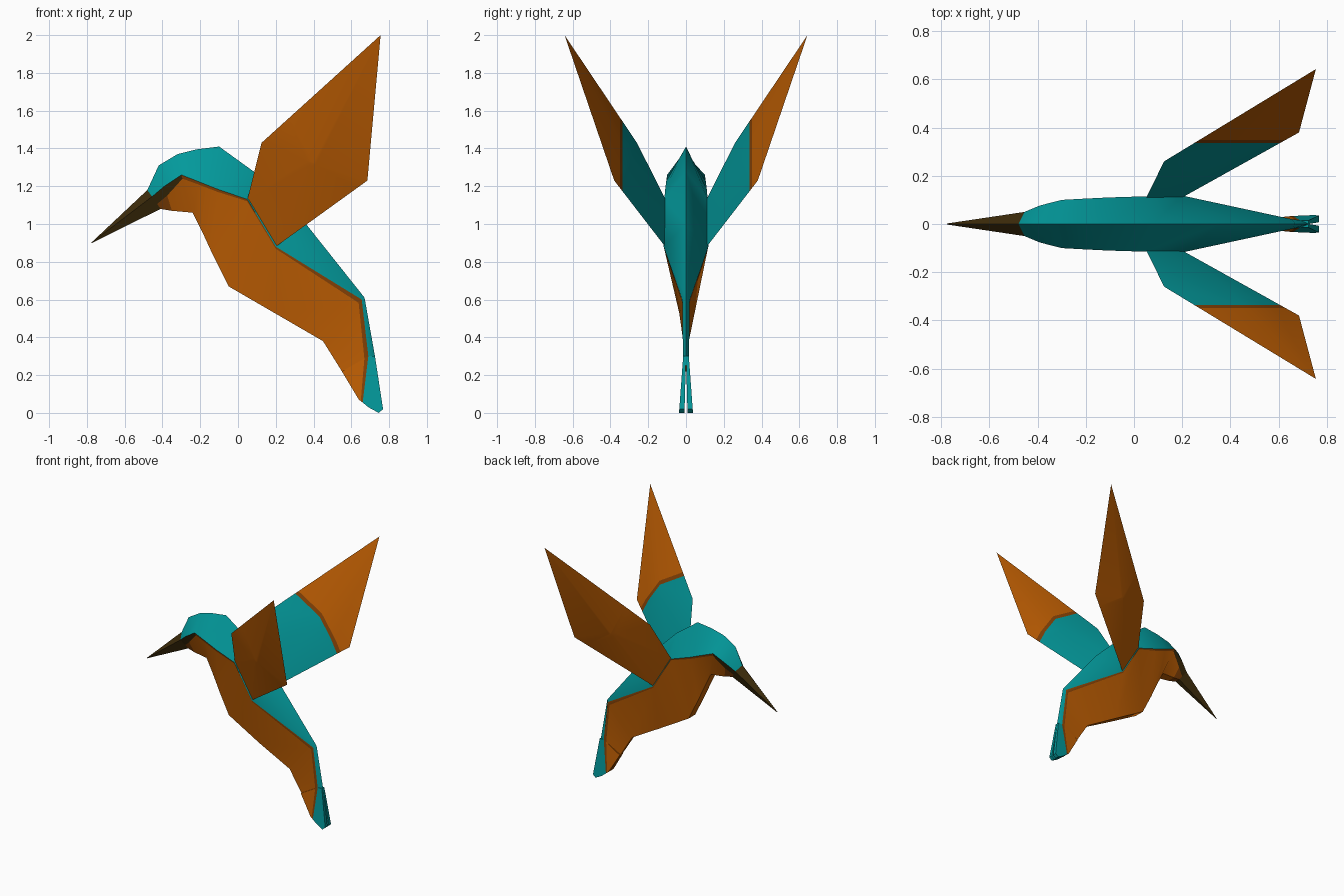
import bpy, bmesh, math
from mathutils import Vector

if "Cube" in bpy.data.objects:
    bpy.data.objects.remove(bpy.data.objects["Cube"])


def material(name, rgb):
    m = bpy.data.materials.new(name)
    m.diffuse_color = (*rgb, 1)
    m.use_nodes = True
    m.node_tree.nodes["Principled BSDF"].inputs["Base Color"].default_value = m.diffuse_color
    return m


TEAL, ORANGE, BROWN, RUST = range(4)
MATS = [material("teal", (0.001, 0.32, 0.33)), material("orange", (0.53, 0.115, 0.001)),
        material("dark_brown", (0.045, 0.024, 0.003)), material("rust", (0.24, 0.055, 0.002))]


def finish(name, bm, angle=40):
    bmesh.ops.recalc_face_normals(bm, faces=bm.faces[:])
    me = bpy.data.meshes.new(name)
    bm.to_mesh(me)
    bm.free()
    ob = bpy.data.objects.new(name, me)
    bpy.context.collection.objects.link(ob)
    for m in MATS:
        me.materials.append(m)
    bpy.ops.object.select_all(action='DESELECT')
    ob.select_set(True)
    bpy.context.view_layer.objects.active = ob
    bpy.ops.object.shade_smooth_by_angle(angle=math.radians(angle))
    return ob


def loft(name, stations, colour):
    """Each station: ridge (x,z), side, keel and stripe depth below the side line."""
    bm = bmesh.new()
    rings = []
    for (tx, tz), side, keel, depth in stations:
        side, keel = Vector(side), Vector(keel)
        right = [side, side.lerp(keel, depth), keel]
        left = [Vector((p.x, -p.y, p.z)) for p in reversed(right)]
        rings.append([bm.verts.new(p) for p in [Vector((tx, 0, tz))] + right + left])
    zones = ("back", "stripe", "belly", "belly", "belly", "stripe", "back")
    for i in range(len(rings) - 1):
        a, b = rings[i], rings[i + 1]
        for j in range(7):
            k = (j + 1) % 7
            f = bm.faces.new((a[j], a[k], b[k], b[j]))
            f.material_index = colour(i, zones[j])
    for r, i in ((rings[0], 0), (rings[-1], len(rings) - 2)):
        bm.faces.new(r).material_index = colour(i, "belly")
    return finish(name, bm)


def body_colour(i, zone):
    if zone == "back":
        return TEAL
    if zone == "stripe":
        return BROWN if i < 2 else RUST
    return RUST if i == 0 else ORANGE


# Body: teal back, dark eye stripe, thin rust transition line, orange belly
beak_base = ((-0.48, 1.18), (-0.455, 0.05, 1.145), (-0.41, 0.02, 1.08), 0.6)
body = [
    beak_base,
    ((-0.42, 1.31), (-0.39, 0.077, 1.20), (-0.35, 0.03, 1.07), 0.38),
    ((-0.32, 1.37), (-0.30, 0.10, 1.26), (-0.24, 0.04, 1.06), 0.10),
    ((-0.22, 1.395), (-0.21, 0.105, 1.225), (-0.19, 0.04, 0.96), 0.06),
    ((-0.10, 1.41), (-0.11, 0.11, 1.185), (-0.13, 0.04, 0.83), 0.04),
    ((0.08, 1.28), (0.05, 0.115, 1.13), (-0.05, 0.04, 0.67), 0.02),
    ((0.36, 1.00), (0.20, 0.118, 0.88), (0.20, 0.035, 0.525), 0.03),
    ((0.67, 0.61), (0.655, 0.02, 0.60), (0.45, 0.015, 0.38), 0.08),
    ((0.725, 0.30), (0.69, 0.016, 0.30), (0.55, 0.012, 0.22), 0.15),
]
loft("body", body, body_colour)

# Beak
loft("beak", [((-0.776, 0.902), (-0.777, 0.002, 0.90), (-0.776, 0.001, 0.898), 0.5), beak_base],
     lambda i, zone: BROWN)


# Tail feathers: a teal rear strip and an orange front strip on each side of the fork
def tail_strip(name, outline, side, colour):
    bm = bmesh.new()
    inner, outer = [], []
    for x, z in outline:
        t = 1 - z / 0.30
        inner.append(bm.verts.new((x, side * 0.008 * t, z)))
        outer.append(bm.verts.new((x, side * (0.015 + 0.022 * t), z)))
    bm.faces.new(inner)
    bm.faces.new(outer)
    n = len(outline)
    for i in range(n):
        k = (i + 1) % n
        bm.faces.new((inner[i], inner[k], outer[k], outer[i]))
    for f in bm.faces:
        f.material_index = colour
    finish(name, bm)


for side, label in ((1, "left"), (-1, "right")):
    tail_strip("tail_rear_" + label, [(0.725, 0.30), (0.768, 0.02), (0.745, 0.0),
                                      (0.69, 0.03), (0.66, 0.055), (0.69, 0.30)], side, TEAL)
    tail_strip("tail_edge_" + label, [(0.69, 0.30), (0.66, 0.055), (0.65, 0.063),
                                      (0.669, 0.288)], side, RUST)
    tail_strip("tail_front_" + label, [(0.669, 0.288), (0.65, 0.063), (0.64, 0.07),
                                       (0.55, 0.22)], side, ORANGE)

# Wings: lens-shaped blades, teal only on the inner root, with a rust transition band
outline = [Vector(p) for p in ((0.05, 0.108, 1.13), (0.125, 0.26, 1.43), (0.755, 0.643, 2.0),
                               (0.685, 0.38, 1.23), (0.20, 0.11, 0.88))]
normal = Vector((-0.30, 0.91, -0.29)).normalized()
centre = (outline[1] + outline[3]) / 2
bm = bmesh.new()
rim = [bm.verts.new(p) for p in outline]
for offset in (0.03, -0.03):
    hub = bm.verts.new(centre + normal * offset)
    for i in range(5):
        f = bm.faces.new((rim[i], rim[(i + 1) % 5], hub))
        f.material_index = TEAL if offset < 0 else ORANGE
for y in (0.337, 0.349):
    bmesh.ops.bisect_plane(bm, geom=bm.verts[:] + bm.edges[:] + bm.faces[:],
                           plane_co=(0, y, 0), plane_no=(0, 1, 0))
for f in bm.faces:
    y = f.calc_center_median().y
    if f.material_index == TEAL and y > 0.337:
        f.material_index = ORANGE if y > 0.349 else RUST
wings = finish("wings", bm)
mirror = wings.modifiers.new("mirror", 'MIRROR')
mirror.use_axis = (False, True, False)
mirror.use_mirror_merge = False
